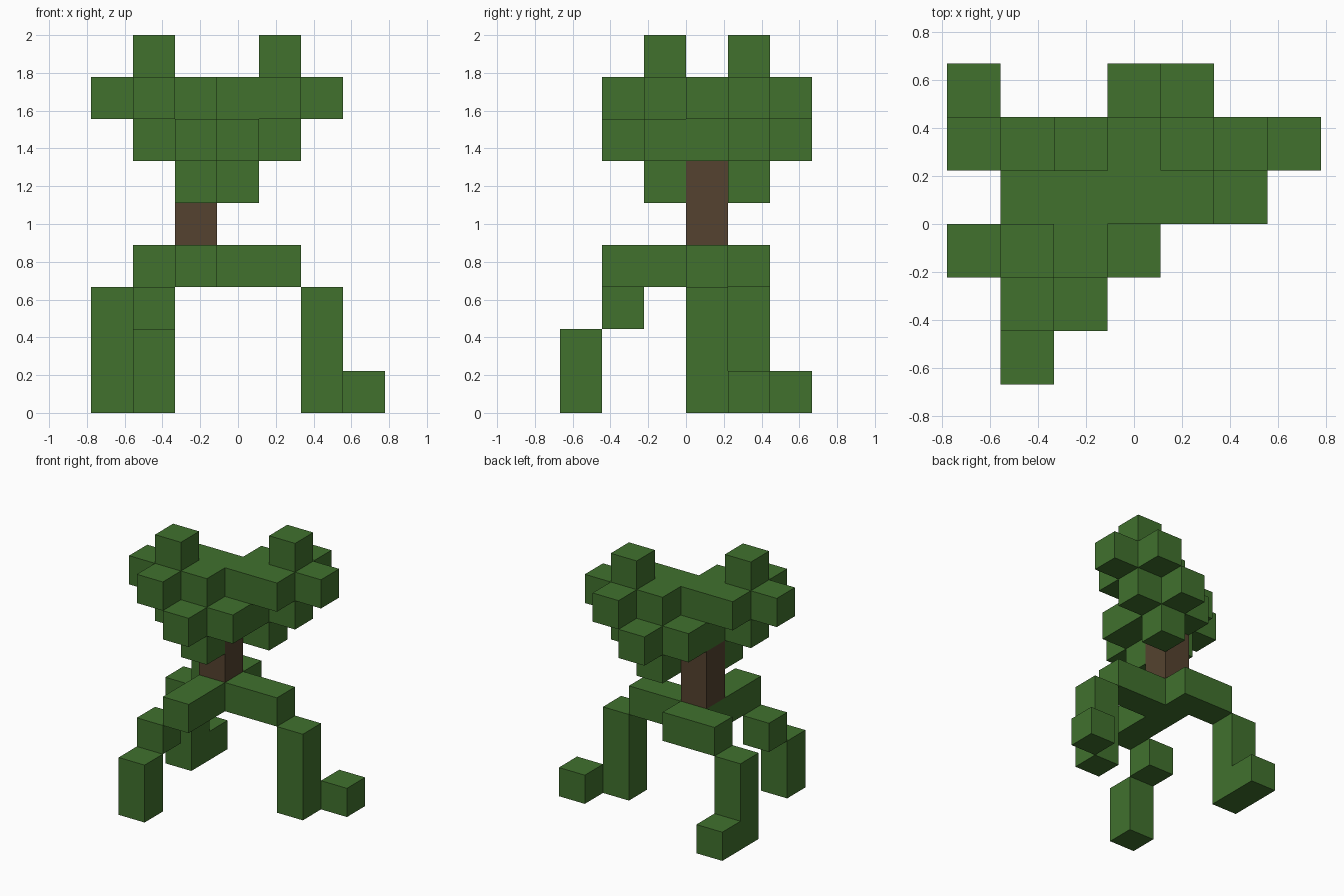
import bpy
import bmesh
from math import radians
from mathutils import Vector

cube = bpy.data.objects.get("Cube")
if cube:
    bpy.data.objects.remove(cube, do_unlink=True)

UNIT = 2 / 9                      # edge of one block
ORIGIN = Vector((3.5, 3, 0))      # block coordinates of the model's centre


def material(name, colour):
    mat = bpy.data.materials.new(name)
    mat.use_nodes = True
    mat.diffuse_color = colour
    mat.node_tree.nodes["Principled BSDF"].inputs["Base Color"].default_value = colour
    return mat


green = material("leaf green", (0.052, 0.165, 0.027, 1))
brown = material("bark brown", (0.09, 0.055, 0.029, 1))


def run(x, y, z, nx=1, ny=1, nz=1):
    """Straight bar of blocks."""
    return {(x + i, y + j, z + k) for i in range(nx) for j in range(ny) for k in range(nz)}


def plus(x, y, z):
    """Flat cross of five blocks around a centre."""
    return run(x - 1, y, z, nx=3) | run(x, y - 1, z, ny=3)


parts = {
    # trunk
    "trunk": (run(2, 3, 4, nz=2), brown),
    # roots: spreading arms, legs and feet
    "root_arms": (run(2, 1, 3, ny=3) | run(3, 3, 3, nx=2) | run(1, 4, 3, nx=2), green),
    "front_leg": (run(1, 1, 2) | run(1, 0, 0, nz=2), green),
    "left_leg": (run(5, 3, 0, nz=3) | run(6, 4, 0), green),
    "back_leg": (run(0, 4, 0, nz=3) | run(0, 5, 0), green),
    # canopy: two leaf clusters joined above the trunk
    "front_leaves": (run(2, 2, 5) | plus(2, 2, 6) | plus(1, 2, 7) | run(1, 2, 8), green),
    "back_leaves": (run(3, 4, 5) | plus(3, 4, 6) | plus(4, 4, 7) | run(4, 4, 8), green),
    "middle_leaves": (run(2, 3, 7, nx=2), green),
}
filled = set().union(*(cells for cells, _ in parts.values()))


def build(name, cells, mat):
    """Skin the blocks, leaving out faces hidden against other blocks."""
    bm = bmesh.new()
    for cell in sorted(cells):
        centre = Vector(cell) + Vector((0.5, 0.5, 0.5))
        for axis in range(3):
            for sign in (-1, 1):
                normal = Vector((0, 0, 0))
                normal[axis] = sign
                if tuple(int(a + b) for a, b in zip(cell, normal)) in filled:
                    continue
                u = Vector((0, 0, 0))
                u[(axis + 1) % 3] = 0.5
                v = normal.cross(u)
                mid = centre + normal / 2
                corners = (mid - u - v, mid + u - v, mid + u + v, mid - u + v)
                bm.faces.new([bm.verts.new((c - ORIGIN) * UNIT) for c in corners])
    bmesh.ops.remove_doubles(bm, verts=bm.verts, dist=0.001)
    bmesh.ops.dissolve_limit(bm, angle_limit=radians(1), verts=bm.verts, edges=bm.edges)
    mesh = bpy.data.meshes.new(name)
    bm.to_mesh(mesh)
    bm.free()
    mesh.materials.append(mat)
    bpy.context.collection.objects.link(bpy.data.objects.new(name, mesh))


for name, (cells, mat) in parts.items():
    build(name, cells, mat)
